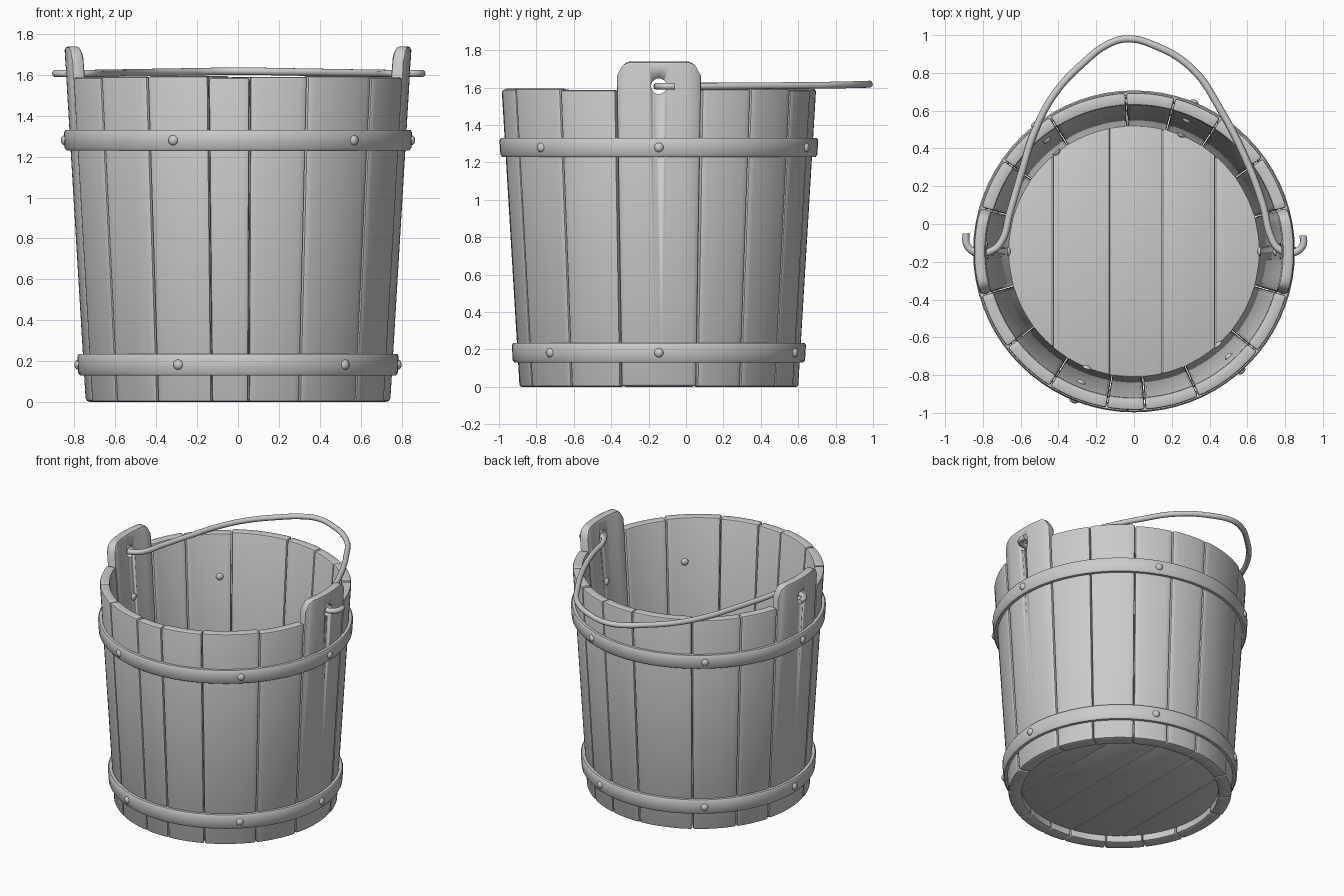
import bpy
import bmesh
from math import sin, cos, radians, pi, sqrt
from mathutils import Vector, Matrix

cube = bpy.data.objects.get("Cube")
if cube:
    bpy.data.objects.remove(cube)

CY = -0.145      # bucket axis
RIM = 1.59       # height of ordinary staves

grey = bpy.data.materials.new("plain grey")
grey.use_nodes = True
GREY = (0.6, 0.6, 0.6, 1)
grey.diffuse_color = GREY
grey.node_tree.nodes["Principled BSDF"].inputs["Base Color"].default_value = GREY


def outer(z):
    return 0.745 + 0.06 * z


def inner(z):
    return 0.655 + 0.075 * z


def polar(r, deg, z):
    a = radians(deg)
    return Vector((r * cos(a), CY + r * sin(a), z))


def finish(name, bm, bevel=0):
    """Turn a bmesh into a smooth shaded object, with optional rounded edges."""
    bmesh.ops.recalc_face_normals(bm, faces=bm.faces)
    mesh = bpy.data.meshes.new(name)
    bm.to_mesh(mesh)
    bm.free()
    mesh.materials.append(grey)
    ob = bpy.data.objects.new(name, mesh)
    bpy.context.collection.objects.link(ob)
    bpy.ops.object.select_all(action='DESELECT')
    ob.select_set(True)
    bpy.context.view_layer.objects.active = ob
    if bevel:
        mod = ob.modifiers.new("round", 'BEVEL')
        mod.width, mod.segments, mod.limit_method = bevel, 2, 'ANGLE'
        mod.angle_limit = radians(35)
        bpy.ops.object.modifier_apply(modifier=mod.name)
    bpy.ops.object.shade_smooth_by_angle(angle=radians(35))
    return ob


def stave(name, start, end, top, bevel):
    """Curved board between two angles; top(t) gives its height across the width."""
    bm = bmesh.new()
    n = max(4, round((end - start) / 2.5))
    rings = []
    for i in range(n + 1):
        t = i / n
        a = start + 0.15 + (end - start - 0.3) * t
        z = top(t)
        rings.append([bm.verts.new(polar(r, a, h)) for r, h in
                      ((outer(0), 0), (outer(z), z), (inner(z), z), (inner(0), 0))])
    for p, q in zip(rings, rings[1:]):
        for k in range(4):
            m = (k + 1) % 4
            bm.faces.new((p[k], p[m], q[m], q[k]))
    bm.faces.new(rings[0])
    bm.faces.new(rings[-1][::-1])
    return finish(name, bm, bevel)


def ear_top(t):
    edge = min(t, 1 - t) / 0.18
    return 1.74 if edge >= 1 else 1.66 + 0.08 * sqrt(1 - (1 - edge) ** 2)


# Wall of staves, with the two tall ears on the sides
seams = [-16, 16, 36, 57, 75, 93, 122, 145, 164, 196, 217, 238, 260, 274, 294, 321, 344]
for i, (a, b) in enumerate(zip(seams, seams[1:])):
    if a in (-16, 164):
        ear = stave("left_ear_stave" if a < 0 else "right_ear_stave", a, b, ear_top, 0.02)
        # Hole for the handle
        bm = bmesh.new()
        x = 0.8 if a < 0 else -0.8
        bmesh.ops.create_cone(bm, cap_ends=True, segments=20, radius1=0.042, radius2=0.042,
                              depth=0.5, matrix=Matrix.Translation((x, CY, 1.607))
                              @ Matrix.Rotation(pi / 2, 4, 'Y'))
        cutter = finish("hole_cutter", bm)
        cutter.hide_render = True
        bpy.context.view_layer.objects.active = ear
        cut = ear.modifiers.new("hole", 'BOOLEAN')
        cut.operation, cut.object, cut.solver = 'DIFFERENCE', cutter, 'EXACT'
        bpy.ops.object.modifier_apply(modifier=cut.name)
        bpy.data.objects.remove(cutter)
    else:
        stave(f"stave_{i}", a, b, lambda t: RIM + 0.004 * (i % 3 - 1), 0.012)


# Floor planks, trimmed to a circle
def floor_plank(name, x0, x1, r=0.667):
    bm = bmesh.new()
    steps = 10
    xs = [x0 + (x1 - x0) * k / steps for k in range(steps + 1)]
    half = [sqrt(max(r * r - x * x, 0.0004)) for x in xs]
    outline = [(x, CY - h) for x, h in zip(xs, half)]
    outline += [(x, CY + h) for x, h in zip(xs[::-1], half[::-1])]
    face = bm.faces.new([bm.verts.new((x, y, 0.05)) for x, y in outline])
    new = bmesh.ops.extrude_face_region(bm, geom=[face])["geom"]
    bmesh.ops.translate(bm, vec=(0, 0, 0.06),
                        verts=[v for v in new if isinstance(v, bmesh.types.BMVert)])
    finish(name, bm, 0.006)


cuts = [-0.666, -0.43, -0.13, 0.15, 0.43, 0.666]
for i, (a, b) in enumerate(zip(cuts, cuts[1:])):
    floor_plank(f"floor_plank_{i}", a + 0.001, b - 0.001)


# Hoops with rivets through the wall
def hoop(name, z0, z1):
    bm = bmesh.new()
    profile = [(-0.01, z0), (0.02, z0), (0.028, z0 + 0.012),
               (0.028, z1 - 0.012), (0.02, z1), (-0.01, z1)]
    n = 72
    rings = [[bm.verts.new(polar(outer(z) + d, 360 * k / n, z)) for d, z in profile]
             for k in range(n)]
    for k in range(n):
        p, q = rings[k], rings[(k + 1) % n]
        for j in range(len(profile)):
            m = (j + 1) % len(profile)
            bm.faces.new((p[j], p[m], q[m], q[j]))
    finish(name, bm)


def rivet(name, deg, z):
    bm = bmesh.new()
    for r in (outer(z) + 0.027, inner(z)):
        place = (Matrix.Translation(polar(r, deg, z)) @ Matrix.Rotation(radians(deg), 4, 'Z')
                 @ Matrix.Diagonal((0.7, 1, 1, 1)))
        bmesh.ops.create_uvsphere(bm, u_segments=12, v_segments=8, radius=0.025, matrix=place)
    finish(name, bm)


for label, z0, z1 in (("upper", 1.23, 1.33), ("lower", 0.13, 0.235)):
    hoop(label + "_hoop", z0, z1)
    for i, deg in enumerate((0, 68, 128, 180, 248, 312)):
        rivet(f"{label}_rivet_{i}", deg, (z0 + z1) / 2)

# Bent wire handle, lying back over the rim and hooked through both ears
path = [(-.89, -.05), (-.885, -.11), (-.84, -.15), (-.75, -.14), (-.7, -.09), (-.66, .05),
        (-.59, .29), (-.53, .48), (-.42, .69), (-.26, .86), (-.15, .945), (-.04, .98),
        (.11, .945), (.31, .82), (.455, .61), (.58, .37), (.68, .11), (.73, -.08),
        (.77, -.135), (.85, -.15), (.895, -.11), (.895, -.06)]
curve = bpy.data.curves.new("handle", 'CURVE')
curve.dimensions = '3D'
curve.bevel_depth, curve.bevel_resolution = 0.019, 3
curve.resolution_u = 5
curve.use_fill_caps = True
spline = curve.splines.new('BEZIER')
spline.bezier_points.add(len(path) - 1)
for p, (x, y) in zip(spline.bezier_points, path):
    p.co = (x, y, 1.607 + 0.012 * max(0, 1 - abs(x) / 0.7))
    p.handle_left_type = p.handle_right_type = 'AUTO'
curve.materials.append(grey)
handle = bpy.data.objects.new("handle", curve)
bpy.context.collection.objects.link(handle)
